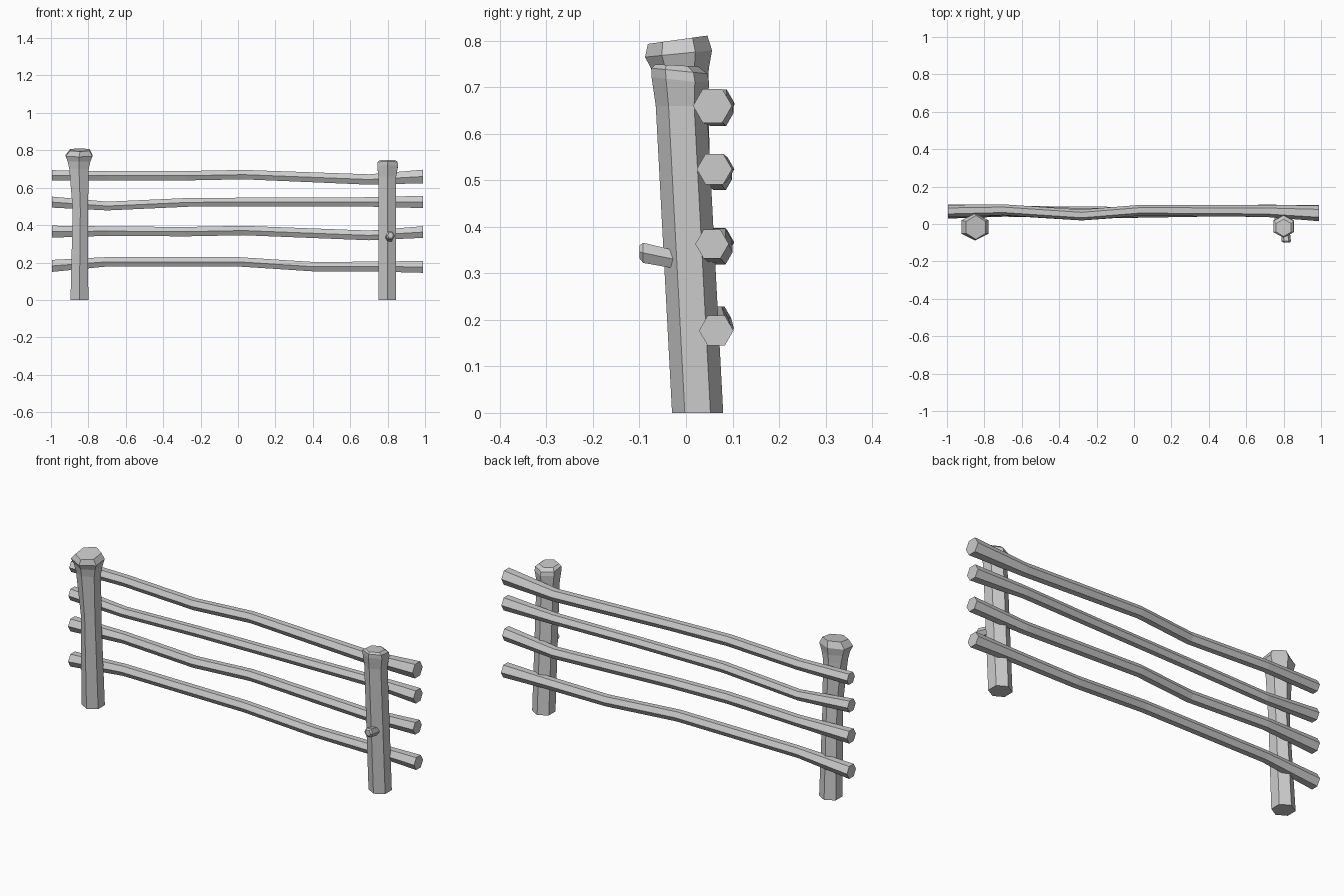
import bpy, bmesh
from math import sin, cos, pi
from mathutils import Vector


def finish(name, rings):
    # Skin a list of equal-sized vertex rings and close both ends
    bm = bmesh.new()
    loops = [[bm.verts.new(p) for p in ring] for ring in rings]
    n = len(loops[0])
    for a, b in zip(loops, loops[1:]):
        for i in range(n):
            j = (i + 1) % n
            bm.faces.new((a[i], a[j], b[j], b[i]))
    bm.faces.new(loops[0][::-1])
    bm.faces.new(loops[-1])
    bmesh.ops.recalc_face_normals(bm, faces=bm.faces)
    mesh = bpy.data.meshes.new(name)
    bm.to_mesh(mesh)
    bm.free()
    obj = bpy.data.objects.new(name, mesh)
    bpy.context.collection.objects.link(obj)
    return obj


def post(name, sections):
    # Section: centre x, y, z, radius x, radius y, slope of the ring along y
    rings = []
    for cx, cy, cz, rx, ry, slope in sections:
        ring = []
        for i in range(6):
            a = pi / 2 + i * pi / 3
            dy = ry * sin(a)
            ring.append((cx + rx * cos(a), cy + dy, cz + slope * dy))
        rings.append(ring)
    return finish(name, rings)


def rail(name, path):
    # Path point: x, y, z, radius
    return finish(name, [[(x, y + r * cos(i * pi / 3), z + r * sin(i * pi / 3))
                          for i in range(6)] for x, y, z, r in path])


# Leaning posts with flared, uneven heads
post("left_post", [
    (-0.848, 0.025, 0.0, 0.055, 0.055, 0),
    (-0.843, 0.0, 0.48, 0.047, 0.052, 0),
    (-0.850, -0.010, 0.70, 0.060, 0.058, 0),
    (-0.850, -0.013, 0.74, 0.070, 0.062, 0),
    (-0.850, -0.016, 0.772, 0.083, 0.072, 0.1),
    (-0.845, -0.018, 0.802, 0.060, 0.064, 0.14)])
post("right_post", [
    (0.798, 0.025, 0.0, 0.055, 0.055, 0),
    (0.798, -0.010, 0.66, 0.055, 0.055, 0),
    (0.800, -0.012, 0.715, 0.064, 0.062, -0.1),
    (0.800, -0.014, 0.735, 0.062, 0.060, -0.1),
    (0.800, -0.020, 0.747, 0.046, 0.046, -0.05)])

# Four crooked rails behind the posts
rail("top_rail", [
    (-0.995, 0.070, 0.666, 0.032), (-0.70, 0.076, 0.664, 0.029),
    (-0.28, 0.048, 0.664, 0.029), (0.03, 0.073, 0.670, 0.029),
    (0.70, 0.070, 0.644, 0.032), (0.99, 0.057, 0.660, 0.042)])
rail("upper_middle_rail", [
    (-0.995, 0.065, 0.523, 0.034), (-0.70, 0.072, 0.502, 0.027),
    (-0.26, 0.057, 0.522, 0.027), (0.25, 0.064, 0.524, 0.027),
    (0.70, 0.075, 0.524, 0.029), (0.99, 0.061, 0.524, 0.038)])
rail("lower_middle_rail", [
    (-0.995, 0.066, 0.365, 0.037), (-0.70, 0.074, 0.368, 0.029),
    (-0.28, 0.048, 0.365, 0.029), (0.03, 0.070, 0.371, 0.029),
    (0.70, 0.070, 0.345, 0.030), (0.99, 0.056, 0.363, 0.036)])
rail("bottom_rail", [
    (-0.995, 0.066, 0.182, 0.037), (-0.70, 0.068, 0.204, 0.029),
    (0.0, 0.062, 0.204, 0.029), (0.40, 0.070, 0.178, 0.029),
    (0.75, 0.068, 0.178, 0.031), (0.99, 0.065, 0.177, 0.037)])

# Short branch stub on the right post
start, end = Vector((0.808, -0.01, 0.327)), Vector((0.814, -0.092, 0.344))
tip = Vector((0.815, -0.100, 0.346))
finish("branch_stub", [[c + Vector((r * cos(i * pi / 3), -0.2 * r * sin(i * pi / 3) * 0,
                                    r * sin(i * pi / 3))) for i in range(6)]
                       for c, r in ((start, 0.022), (end, 0.025), (tip, 0.016))])
